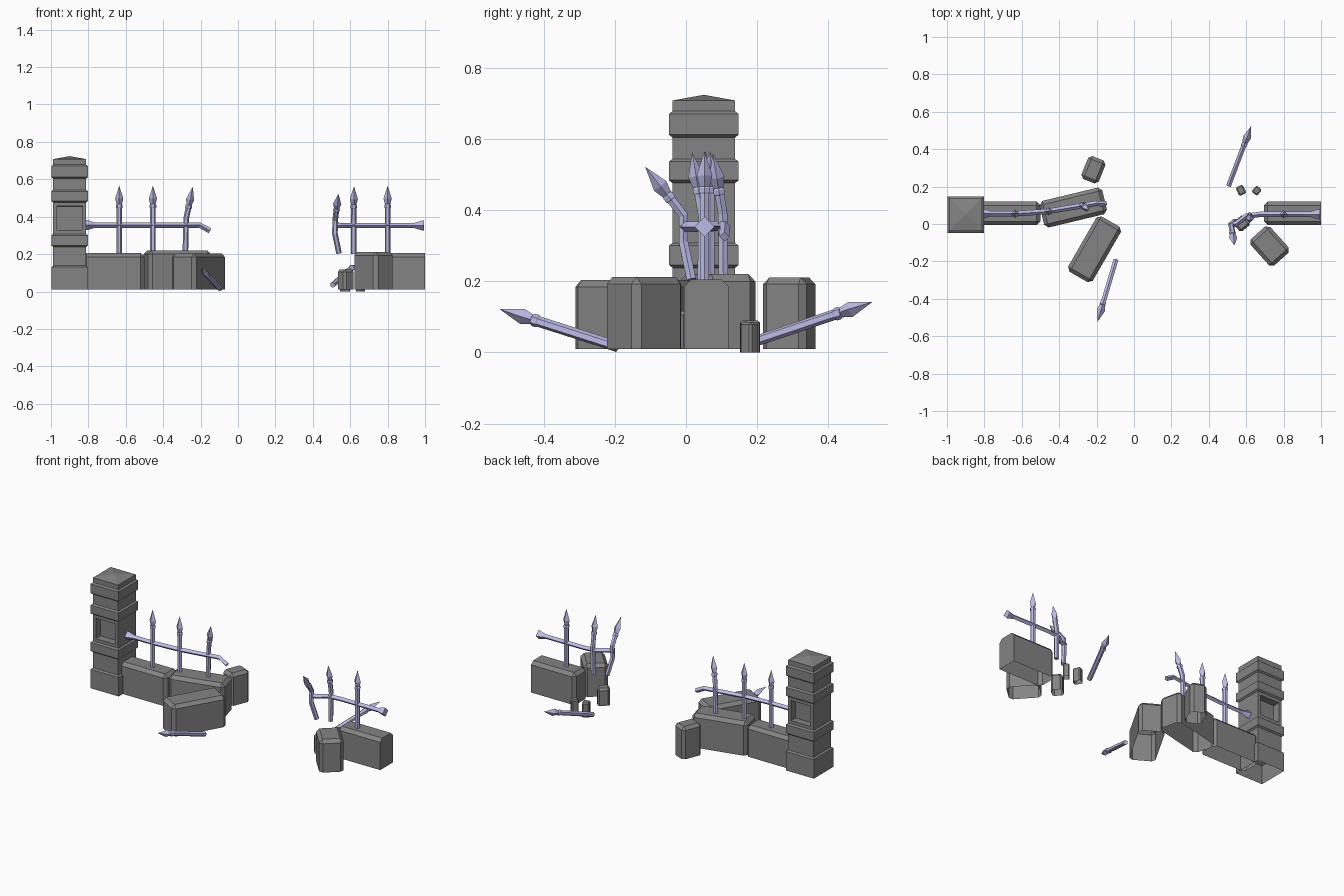
import bpy, bmesh, math
from mathutils import Vector, Matrix

if "Cube" in bpy.data.objects:
    bpy.data.objects.remove(bpy.data.objects["Cube"])


def material(name, color):
    m = bpy.data.materials.new(name)
    m.diffuse_color = color
    m.use_nodes = True
    m.node_tree.nodes["Principled BSDF"].inputs["Base Color"].default_value = m.diffuse_color
    return m


metal = material("metal", (0.50, 0.50, 0.80, 1))
rock = material("rock", (0.23, 0.23, 0.23, 1))


def finish(bm, name, mat):
    bmesh.ops.remove_doubles(bm, verts=bm.verts, dist=1e-5)
    bmesh.ops.recalc_face_normals(bm, faces=bm.faces)
    me = bpy.data.meshes.new(name)
    bm.to_mesh(me)
    bm.free()
    ob = bpy.data.objects.new(name, me)
    bpy.context.collection.objects.link(ob)
    me.materials.append(mat)
    return ob


def open_bottom(bm):
    """Remove the hidden face that rests on the ground."""
    bm.normal_update()
    low = min(bm.faces, key=lambda f: f.calc_center_median().z)
    bmesh.ops.delete(bm, geom=[low], context='FACES')


def sweep(bm, pts, radii, sides, ref, twist=0.0):
    """Sweep a regular polygon along a path, with one radius per point."""
    pts = [Vector(p) for p in pts]
    ref = Vector(ref)
    rings = []
    for i, (p, r) in enumerate(zip(pts, radii)):
        t = Vector()
        if i > 0:
            t += (p - pts[i - 1]).normalized()
        if i < len(pts) - 1:
            t += (pts[i + 1] - p).normalized()
        t.normalize()
        u = (ref - t * ref.dot(t)).normalized()
        v = t.cross(u)
        angs = [twist + 2 * math.pi * k / sides for k in range(sides)]
        rings.append([bm.verts.new(p + (u * math.cos(a) + v * math.sin(a)) * r) for a in angs])
    for a, b in zip(rings, rings[1:]):
        for k in range(sides):
            n = (k + 1) % sides
            bm.faces.new((a[k], a[n], b[n], b[k]))
    for ring, r in ((rings[0], radii[0]), (rings[-1], radii[-1])):
        if r > 0:
            bm.faces.new(ring)


def stone(name, x, y, z0, z1, length, width, angle=0, bevel=0.02, flat_end=False):
    """Block with chamfered sides and top; flat_end leaves the +x end square."""
    bm = bmesh.new()
    bmesh.ops.create_cube(bm, size=1)
    edges = [e for e in bm.edges
             if not all(v.co.z < 0 for v in e.verts)
             and not (flat_end and all(v.co.x > 0 for v in e.verts))]
    bmesh.ops.scale(bm, vec=(length, width, z1 - z0), verts=bm.verts)
    bmesh.ops.bevel(bm, geom=edges, offset=bevel, segments=1, affect='EDGES', profile=0.5)
    bmesh.ops.recalc_face_normals(bm, faces=bm.faces)
    open_bottom(bm)
    m = Matrix.Translation((x, y, (z0 + z1) / 2)) @ Matrix.Rotation(math.radians(angle), 4, 'Z')
    bm.transform(m)
    finish(bm, name, rock)


def spear(name, path, ref=(1, 0, 0)):
    """Six-sided shaft along the path, ending in a collar and four-sided point."""
    tip = Vector(path[-1])
    d = (tip - Vector(path[-2])).normalized()
    bm = bmesh.new()
    shaft = list(path[:-1]) + [tip - d * 0.1]
    sweep(bm, shaft, [0.015] * len(shaft), 6, ref)
    collar = [(0.121, 0.014), (0.116, 0.018), (0.104, 0.018), (0.099, 0.014)]
    sweep(bm, [tip - d * s for s, r in collar], [r for s, r in collar], 6, ref)
    head = [(0.1, 0.014), (0.069, 0.022), (0, 0)]
    sweep(bm, [tip - d * s for s, r in head], [r for s, r in head], 4, ref)
    finish(bm, name, metal)


def rail(name, path):
    """Diamond-section rail, flared at its first point."""
    a = Vector(path[0])
    d = (Vector(path[1]) - a).normalized()
    bm = bmesh.new()
    pts = [a, a + d * 0.012, a + d * 0.05] + list(path[1:])
    sweep(bm, pts, [0.028, 0.026] + [0.0145] * (len(pts) - 2), 4, (0, 0, 1))
    finish(bm, name, metal)


# pillar: square rings (half width, height) with recessed front and back panels
W, N = 0.098, 0.088
profile = [(W, 0.01), (W, 0.130), (N, 0.138), (N, 0.238), (W, 0.246), (W, 0.300), (N, 0.308),
           (N, 0.476), (W, 0.484), (W, 0.536), (N, 0.544), (N, 0.604), (W, 0.612), (W, 0.670),
           (N, 0.678), (N, 0.708), (0, 0.724)]
bm = bmesh.new()
sweep(bm, [(-0.9, 0.05, z) for h, z in profile], [h * math.sqrt(2) for h, z in profile],
      4, (1, 0, 0), math.pi / 4)
bmesh.ops.remove_doubles(bm, verts=bm.verts, dist=1e-5)
bmesh.ops.recalc_face_normals(bm, faces=bm.faces)
bm.normal_update()
panels = [f for f in bm.faces if abs(f.normal.y) > 0.99 and 0.35 < f.calc_center_median().z < 0.45]
bmesh.ops.inset_individual(bm, faces=panels, thickness=0.028, depth=0)
bmesh.ops.inset_individual(bm, faces=panels, thickness=0.001, depth=-0.045)
open_bottom(bm)
finish(bm, "pillar", rock)

# wall stones, standing and fallen
stone("wall_left", -0.665, 0.057, 0.01, 0.205, 0.33, 0.126)
stone("wall_middle", -0.325, 0.088, 0.01, 0.22, 0.345, 0.146, 13.5)
stone("wall_right", 0.847, 0.057, 0.01, 0.205, 0.305, 0.126, flat_end=True)
stone("fallen_stone_long", -0.211, -0.135, 0.01, 0.204, 0.342, 0.152, 60)
stone("fallen_stone_right", 0.725, -0.118, 0.01, 0.212, 0.188, 0.142, -48)
stone("fallen_stone_back", -0.217, 0.290, 0.01, 0.21, 0.132, 0.1, 68, 0.018)

# rubble
stone("rubble_a", 0.572, 0.18, 0.0, 0.09, 0.05, 0.042, 115, 0.007)
stone("rubble_b", 0.656, 0.178, 0.0, 0.085, 0.042, 0.038, 50, 0.006)
stone("rubble_c", 0.576, 0.003, 0.01, 0.117, 0.072, 0.068, 40, 0.012)

# rails
rail("rail_left", [(-0.815, 0.055, 0.355), (-0.63, 0.055, 0.355), (-0.46, 0.067, 0.355),
                   (-0.205, 0.11, 0.355), (-0.15, 0.108, 0.325)])
rail("rail_right", [(0.995, 0.052, 0.353), (0.68, 0.052, 0.353), (0.60, 0.042, 0.353),
                    (0.545, 0.0, 0.353), (0.508, -0.006, 0.355)])

# upright bars
spear("bar_1", [(-0.635, 0.055, 0.19), (-0.635, 0.055, 0.566)])
spear("bar_2", [(-0.455, 0.067, 0.19), (-0.455, 0.067, 0.566)])
spear("bar_3", [(-0.282, 0.105, 0.19), (-0.277, 0.103, 0.39), (-0.242, 0.075, 0.559)])
spear("bar_4", [(0.80, 0.052, 0.19), (0.80, 0.052, 0.566)])
spear("bar_5", [(0.618, 0.045, 0.20), (0.618, 0.048, 0.38), (0.62, 0.017, 0.563)])
spear("bar_6", [(0.54, 0.015, 0.205), (0.518, -0.007, 0.31), (0.52, -0.007, 0.385),
                (0.537, -0.115, 0.522)])

# fallen bars
spear("fallen_bar_right", [(0.506, 0.205, 0.035), (0.627, 0.524, 0.142)], (0, 0, 1))
spear("fallen_bar_left", [(-0.097, -0.192, 0.016), (-0.196, -0.524, 0.122)], (0, 0, 1))
